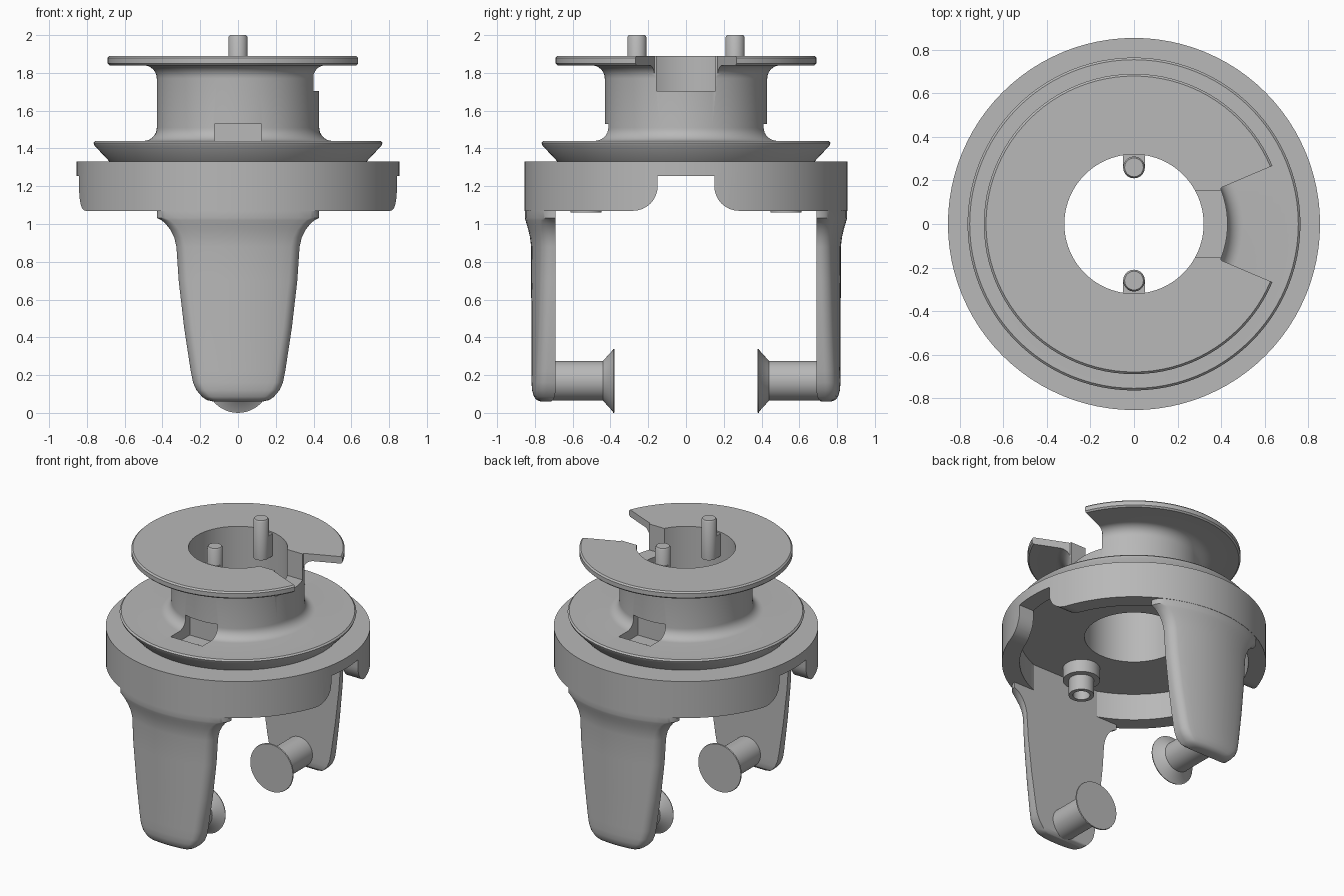
import bpy, bmesh
from math import sin, cos, pi, sqrt, radians

cube = bpy.data.objects.get("Cube")
if cube:
    bpy.data.objects.remove(cube, do_unlink=True)

grey = bpy.data.materials.new("plain_grey")
grey.use_nodes = True
grey.diffuse_color = (0.48, 0.48, 0.48, 1)
grey.node_tree.nodes["Principled BSDF"].inputs["Base Color"].default_value = (0.48, 0.48, 0.48, 1)
parts = []


def make(name, verts, faces):
    me = bpy.data.meshes.new(name)
    me.from_pydata(verts, [], faces)
    bm = bmesh.new()
    bm.from_mesh(me)
    bmesh.ops.remove_doubles(bm, verts=bm.verts, dist=1e-5)
    bmesh.ops.recalc_face_normals(bm, faces=bm.faces)
    bm.to_mesh(me)
    bm.free()
    me.materials.append(grey)
    ob = bpy.data.objects.new(name, me)
    bpy.context.collection.objects.link(ob)
    parts.append(ob)
    return ob


def loft(name, rings, closed=False):
    """Skin equal-length rings; cap the ends unless the rings close on themselves."""
    n, m = len(rings[0]), len(rings)
    verts = [p for ring in rings for p in ring]
    faces = []
    for i in range(m if closed else m - 1):
        a, b = i * n, (i + 1) % m * n
        faces += [(a + j, a + (j + 1) % n, b + (j + 1) % n, b + j) for j in range(n)]
    if not closed:
        faces += [tuple(range(n)), tuple(range((m - 1) * n, m * n))]
    return make(name, verts, faces)


def lathe(name, profile, closed=False, segs=96, centre=(0, 0)):
    cx, cy = centre
    rings = [[(cx + r * cos(2 * pi * k / segs), cy + r * sin(2 * pi * k / segs), z)
              for k in range(segs)] for r, z in profile]
    return loft(name, rings, closed)


def arc(cx, cz, r, start, end, steps=8):
    return [(cx + r * cos(radians(start + (end - start) * k / steps)),
             cz + r * sin(radians(start + (end - start) * k / steps))) for k in range(steps + 1)]


def box(name, x0, x1, y0, y1, z0, z1):
    return loft(name, [[(x0, y0, z), (x1, y0, z), (x1, y1, z), (x0, y1, z)] for z in (z0, z1)])


def cut(target, cutter):
    mod = target.modifiers.new("cut", 'BOOLEAN')
    mod.operation = 'DIFFERENCE'
    mod.solver = 'EXACT'
    mod.object = cutter
    bpy.context.view_layer.objects.active = target
    bpy.ops.object.modifier_apply(modifier=mod.name)
    parts.remove(cutter)
    bpy.data.objects.remove(cutter, do_unlink=True)


# Spool and hollow base ring, turned as one body
profile = [(0.32, 1.26), (0.74, 1.26), (0.74, 1.07), (0.855, 1.07), (0.855, 1.33),
           (0.68, 1.33), (0.76, 1.415), (0.765, 1.43), (0.755, 1.44)]
profile += arc(0.50, 1.51, 0.07, 270, 180)
profile += arc(0.50, 1.77, 0.07, 180, 90)
profile += [(0.68, 1.84), (0.69, 1.85), (0.69, 1.88), (0.68, 1.89), (0.32, 1.89)]
body = lathe("spool_body", profile, closed=True)

# Wedge gap in the top flange with a slot through the core
half = [(0.2, 0.155), (0.4, 0.155), (0.401, 0.167), (0.8, 0.337)]
outline = half + [(x, -y) for x, y in reversed(half)]
cut(body, loft("gap_cutter", [[(x, y, z) for x, y in outline] for z in (1.705, 2.1)]))

# Openings with rounded corners on both sides of the base ring
half = [(0.15, 1.255)] + arc(0.28, 1.20, 0.13, 180, 270) + [(0.30, 1.07), (0.30, 1.0)]
outline = half + [(-y, z) for y, z in reversed(half)]
cut(body, loft("opening_cutter", [[(x, y, z) for y, z in outline] for x in (-1, 1)]))

# Pockets in the lower flange, each with a hole through its floor
for s in (-1, 1):
    y0, y1 = sorted((s * 0.365, s * 0.58))
    cut(body, box("pocket_cutter", -0.125, 0.125, y0, y1, 1.37, 1.53))
    cut(body, lathe("hole_cutter", [(0.055, 1.1), (0.055, 1.45)], segs=32, centre=(0, s * 0.51)))


def leg_ring(z, w, r, inner, c=0.045):
    """Cross-section: flat inside, cylindrical outside, rounded outer corners."""
    xs = [w - c + c * sin(k * pi / 12) for k in range(7)][::-1]
    xs += [(w - c) * k / 6 for k in range(5, -1, -1)]
    xs += [-x for x in reversed(xs[:-1])]
    pts = [(w, -inner, z)]
    for x in xs:
        u = min(1, max(0, (abs(x) - (w - c)) / c))
        pts.append((x, -sqrt(r * r - x * x) + c * (1 - sqrt(1 - u * u)), z))
    return pts + [(-w, -inner, z)]


# Tapered legs: height, half width, outer radius, inner face
levels = [(0.06, 0.13, 0.77, 0.72), (0.068, 0.165, 0.79, 0.705), (0.085, 0.19, 0.805, 0.695),
          (0.12, 0.22, 0.815, 0.69), (0.16, 0.238, 0.818, 0.69), (0.22, 0.25, 0.818, 0.69),
          (0.45, 0.285, 0.818, 0.69), (0.7, 0.314, 0.82, 0.69), (0.88, 0.326, 0.82, 0.69),
          (0.93, 0.338, 0.826, 0.69), (0.97, 0.358, 0.835, 0.69), (1.0, 0.382, 0.844, 0.69),
          (1.02, 0.405, 0.85, 0.69), (1.032, 0.43, 0.853, 0.69), (1.07, 0.43, 0.853, 0.69),
          (1.28, 0.43, 0.85, 0.69)]
roller_profile = [(0.105, -0.72), (0.105, -0.44), (0.163, -0.387), (0.17, -0.385), (0.168, -0.378)]
for side, s in (("front", 1), ("back", -1)):
    loft(side + "_leg", [[(s * x, s * y, z) for x, y, z in leg_ring(*lv)] for lv in levels])

    # Flared roller pointing inward from the leg
    loft(side + "_roller", [[(r * cos(k * pi / 24), s * y, 0.17 + r * sin(k * pi / 24))
                             for k in range(48)] for r, y in roller_profile])

    # Stepped hollow boss under the base
    lathe(side + "_boss", [(0.055, 1.30), (0.12, 1.30), (0.12, 1.17), (0.082, 1.17),
                           (0.082, 1.06), (0.055, 1.06)], True, 40, (0, -s * 0.53))

    # Locating pin and the rib joining it to the bore
    lathe(side + "_pin", [(0.05, 1.72), (0.05, 1.99), (0.043, 2.0)], False, 32, (0, -s * 0.26))
    y0, y1 = sorted((-s * 0.26, -s * 0.34))
    box(side + "_pin_rib", -0.05, 0.05, y0, y1, 1.72, 1.88)

# Smooth curved surfaces while keeping edges sharp
bpy.ops.object.select_all(action='DESELECT')
for ob in parts:
    ob.select_set(True)
bpy.context.view_layer.objects.active = body
bpy.ops.object.shade_smooth_by_angle(angle=radians(35))
